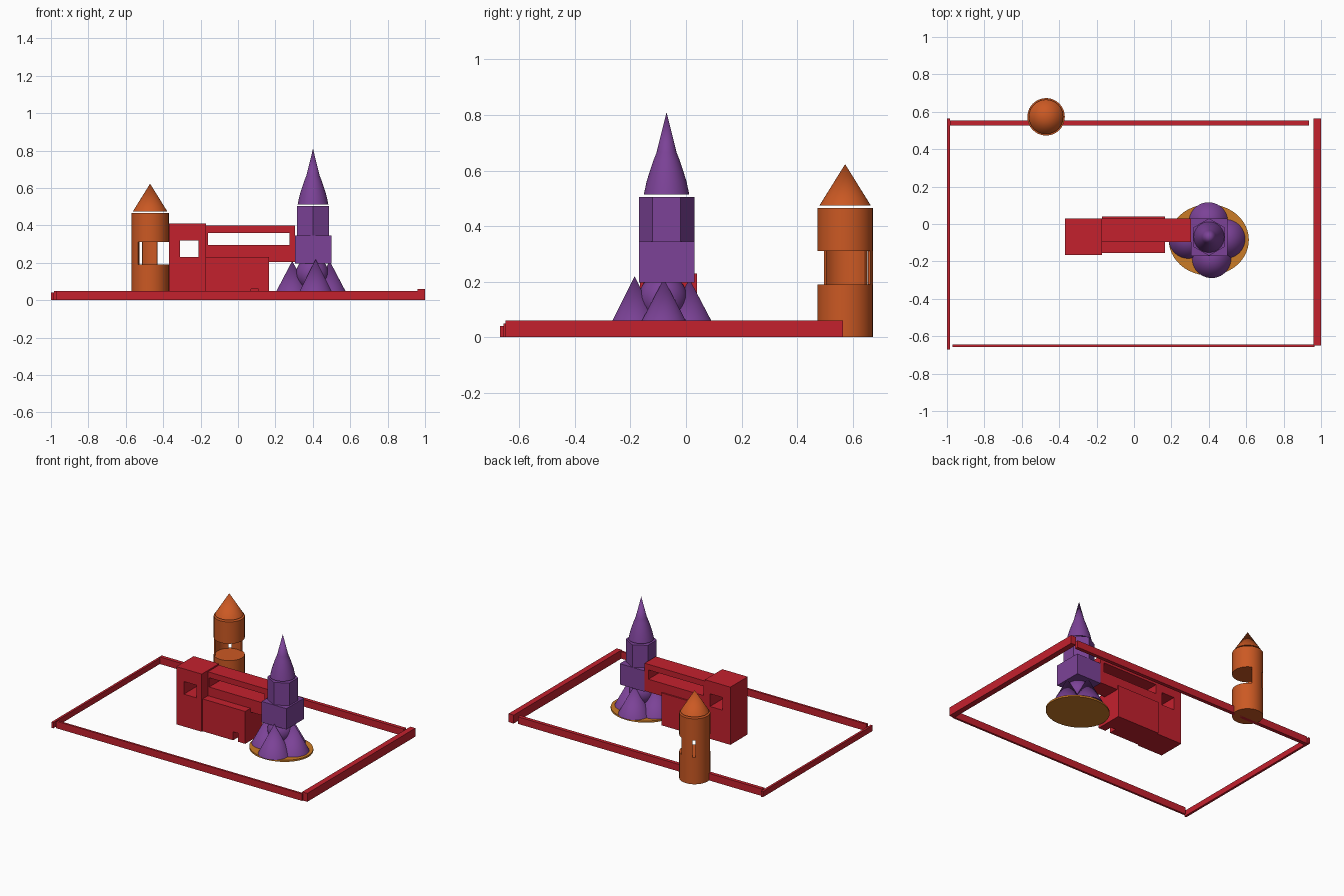
import bpy, bmesh, math
from mathutils import Matrix

old = bpy.data.objects.get("Cube")
if old:
    bpy.data.objects.remove(old, do_unlink=True)


def material(name, rgb):
    m = bpy.data.materials.new(name)
    m.use_nodes = True
    m.diffuse_color = (*rgb, 1)
    m.node_tree.nodes["Principled BSDF"].inputs["Base Color"].default_value = (*rgb, 1)
    return m


RED = material("red", (0.55, 0.015, 0.027))
PURPLE = material("purple", (0.2, 0.055, 0.31))
ORANGE = material("orange", (0.6, 0.1, 0.017))
GOLD = material("gold", (0.6, 0.2, 0.02))


def finish(name, bm, mat, smooth=False):
    bmesh.ops.recalc_face_normals(bm, faces=bm.faces)
    mesh = bpy.data.meshes.new(name)
    bm.to_mesh(mesh)
    bm.free()
    mesh.materials.append(mat)
    ob = bpy.data.objects.new(name, mesh)
    bpy.context.collection.objects.link(ob)
    if smooth:
        bpy.ops.object.select_all(action='DESELECT')
        bpy.context.view_layer.objects.active = ob
        ob.select_set(True)
        bpy.ops.object.shade_smooth_by_angle(angle=math.radians(30))
    return ob


def prism(name, outline, place, depth, mat, smooth=False):
    """Extrude a flat outline; place(u, v, w) maps it into space, w in depth."""
    bm = bmesh.new()
    rings = [[bm.verts.new(place(u, v, w)) for u, v in outline] for w in depth]
    for ring in rings:
        bm.faces.new(ring)
    n = len(outline)
    for i in range(n):
        j = (i + 1) % n
        bm.faces.new((rings[0][i], rings[0][j], rings[1][j], rings[1][i]))
    return finish(name, bm, mat, smooth)


def rect(x, z):
    return [(x[0], z[0]), (x[1], z[0]), (x[1], z[1]), (x[0], z[1])]


def facing_front(u, v, w):
    return (u, w, v)


def box(name, x, y, z, mat=RED):
    return prism(name, rect(x, z), facing_front, y, mat)


def window_block(name, x, y, z, hole_x, hole_z):
    """Block with a rectangular opening right through from front to back."""
    bm = bmesh.new()
    loops = [[[bm.verts.new((u, w, v)) for u, v in rect(*r)] for w in y]
             for r in ((x, z), (hole_x, hole_z))]
    (of, ob), (hf, hb) = loops
    for a, b in ((of, ob), (hf, hb), (of, hf), (ob, hb)):
        for i in range(4):
            j = (i + 1) % 4
            bm.faces.new((a[i], a[j], b[j], b[i]))
    return finish(name, bm, RED)


def lathe(name, centre, profile, mat, segments=40, turn=0.0, smooth=True):
    """Solid of revolution from (radius, height) points, capped where open."""
    bm = bmesh.new()
    rings = []
    for r, z in profile:
        if r == 0:
            rings.append([bm.verts.new((*centre, z))])
            continue
        angles = [turn + math.tau * i / segments for i in range(segments)]
        rings.append([bm.verts.new((centre[0] + r * math.cos(a),
                                    centre[1] + r * math.sin(a), z)) for a in angles])
    for a, b in zip(rings, rings[1:]):
        for i in range(segments):
            j = (i + 1) % segments
            if len(b) == 1:
                bm.faces.new((a[i], a[j], b[0]))
            else:
                bm.faces.new((a[i], a[j], b[j], b[i]))
    for ring in (rings[0], rings[-1]):
        if len(ring) > 1:
            bm.faces.new(ring)
    return finish(name, bm, mat, smooth)


# Boundary walls
box("left_wall", (-1, -0.984), (-0.67, 0.565), (0, 0.04))
box("right_wall", (0.96, 1), (-0.65, 0.565), (0, 0.06))
box("front_wall", (-0.97, 0.965), (-0.658, -0.643), (0, 0.05))
box("back_wall", (-0.985, 0.935), (0.527, 0.553), (0, 0.05))

# Gatehouse, hall with a small doorway, and raised gallery
window_block("gatehouse", (-0.37, -0.17), (-0.165, 0.03), (0, 0.41),
             (-0.31, -0.21), (0.23, 0.32))
doorway = [(-0.17, 0), (0.07, 0), (0.07, 0.06), (0.11, 0.06),
           (0.11, 0), (0.165, 0), (0.165, 0.23), (-0.17, 0.23)]
prism("hall_front", doorway, facing_front, (-0.155, -0.1), RED)
box("hall", (-0.17, 0.165), (-0.1, 0.04), (0, 0.23))
window_block("gallery", (-0.17, 0.305), (-0.095, 0.03), (0.203, 0.4),
             (-0.16, 0.275), (0.294, 0.36))

# Round watchtower with an open lookout
tower = (-0.47, 0.573)
lathe("watchtower_base", tower, [(0.1, 0), (0.1, 0.19)], ORANGE)
lathe("watchtower_top", tower, [(0.1, 0.31), (0.1, 0.465)], ORANGE)
lathe("watchtower_roof", tower, [(0.092, 0.475), (0, 0.623)], ORANGE)


def lookout_wall(name, start, end, steps):
    angles = [math.radians(start + (end - start) * i / steps) for i in range(steps + 1)]
    outline = [(0.1 * math.cos(a), 0.1 * math.sin(a)) for a in angles]
    outline += [(0.09 * math.cos(a), 0.09 * math.sin(a)) for a in reversed(angles)]
    prism(name, outline, lambda u, v, w: (tower[0] + u, tower[1] + v, w),
          (0.19, 0.31), ORANGE, True)


# The lookout wall is split by a narrow slit
lookout_wall("lookout_wall_back", 66, 116, 6)
lookout_wall("lookout_wall_side", 128, 229, 12)

# Spired tower standing on a round plinth
plinth = lathe("plinth", (0, 0), [(1, 0), (1, 0.012)], GOLD, 48)
plinth.data.transform(Matrix.Translation((0.4, -0.085, 0)) @ Matrix.Diagonal((0.214, 0.19, 1, 1)))
for side, centre, top in (("front", (0.415, -0.185), 0.22), ("back", (0.398, 0.012), 0.21),
                          ("left", (0.49, -0.08), 0.21), ("right", (0.29, -0.08), 0.21)):
    lathe(side + "_foot_cone", centre, [(0.104, 0.012), (0, top)], PURPLE)

bm = bmesh.new()
bmesh.ops.create_uvsphere(bm, u_segments=32, v_segments=16, radius=0.088,
                          matrix=Matrix.Translation((0.397, -0.083, 0.14)))
finish("tower_ball", bm, PURPLE, True)

box("spire_block", (0.305, 0.5), (-0.17, 0.03), (0.197, 0.345), PURPLE)
spire = (0.401, -0.07)
lathe("spire_hexagon", spire, [(0.1, 0.345), (0.1, 0.505)], PURPLE, 6, math.pi / 6, False)
lathe("spire_roof", spire, [(0.082, 0.513), (0.072, 0.56), (0.058, 0.605),
                            (0.046, 0.64), (0.036, 0.665), (0, 0.81)], PURPLE)
